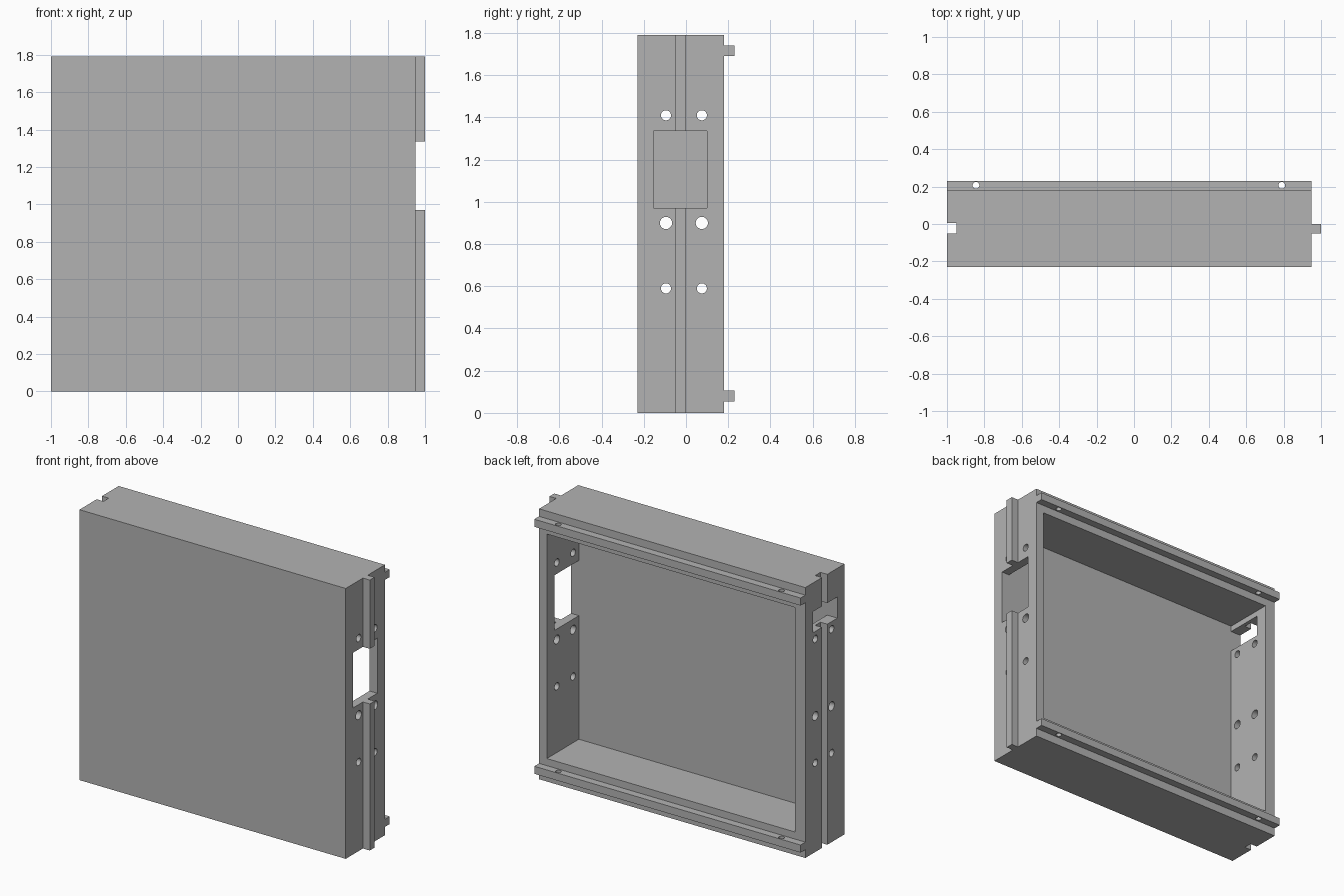
import bpy
from math import pi

default_cube = bpy.data.objects.get("Cube")
if default_cube:
    bpy.data.objects.remove(default_cube, do_unlink=True)

grey = bpy.data.materials.new("plain_grey")
grey.use_nodes = True
GREY = (0.45, 0.45, 0.45, 1)
grey.diffuse_color = GREY
grey.node_tree.nodes["Principled BSDF"].inputs["Base Color"].default_value = GREY

# Overall dimensions
LEFT, RIGHT = -1.0, 0.95
FRONT, BACK = -0.23, 0.18
HEIGHT = 1.79
INNER_FRONT = -0.155


def box(name, x, y, z):
    """Box spanning the given (low, high) ranges."""
    bpy.ops.mesh.primitive_cube_add(size=1)
    ob = bpy.context.object
    ob.name = name
    for v in ob.data.vertices:
        v.co = [r[0] if c < 0 else r[1] for c, r in zip(v.co, (x, y, z))]
    ob.data.materials.append(grey)
    return ob


def rod(radius, length, location, rotation=(0, 0, 0)):
    """Round cutter for a drilled hole."""
    bpy.ops.mesh.primitive_cylinder_add(vertices=24, radius=radius, depth=length,
                                        location=location, rotation=rotation)
    ob = bpy.context.object
    ob.data.materials.append(grey)
    return ob


def cut(target, cutter):
    """Subtract the cutter and discard it."""
    mod = target.modifiers.new("cut", 'BOOLEAN')
    mod.operation = 'DIFFERENCE'
    mod.solver = 'EXACT'
    mod.object = cutter
    bpy.ops.object.select_all(action='DESELECT')
    bpy.context.view_layer.objects.active = target
    target.select_set(True)
    bpy.ops.object.modifier_apply(modifier=mod.name)
    bpy.data.objects.remove(cutter, do_unlink=True)


# Tray-shaped case, open at the back
case = box("case", (LEFT, RIGHT), (FRONT, BACK), (0, HEIGHT))
cut(case, box("cavity", (-0.925, 0.893), (INNER_FRONT, 0.4), (0.152, 1.638)))

# Full-height groove on one side
cut(case, box("groove", (-1.1, -0.95), (-0.05, 0.005), (-0.1, 1.9)))

# Side windows: tall on the tongue side, short on the groove side
cut(case, box("tall_window", (0.8, 1.1), (INNER_FRONT, 0.1), (0.97, 1.335)))
cut(case, box("short_window", (-1.1, -0.8), (INNER_FRONT, 0.1), (1.46, 1.6)))

# Screw holes through both side walls
for z, radius in ((0.59, 0.024), (0.9, 0.029), (1.41, 0.024)):
    for y in (-0.095, 0.075):
        cut(case, rod(radius, 2.4, (0, y, z), (0, pi / 2, 0)))

# Tongue, interrupted by the tall window
for name, z in (("lower_tongue", (0, 0.97)), ("upper_tongue", (1.335, HEIGHT))):
    box(name, (RIGHT, 1.0), (-0.05, 0), z)

# Back rails, each drilled near its ends
for name, z in (("lower_rail", (0.055, 0.105)), ("upper_rail", (1.69, 1.74))):
    rail = box(name, (LEFT, RIGHT), (BACK, 0.23), z)
    for x in (-0.845, 0.79):
        cut(rail, rod(0.018, 0.3, (x, 0.207, sum(z) / 2)))

# Flat faces with smooth hole walls
for ob in bpy.data.objects:
    if ob.type == 'MESH' and grey.name in ob.data.materials:
        bpy.ops.object.select_all(action='DESELECT')
        ob.select_set(True)
        bpy.context.view_layer.objects.active = ob
        bpy.ops.object.shade_smooth_by_angle()
